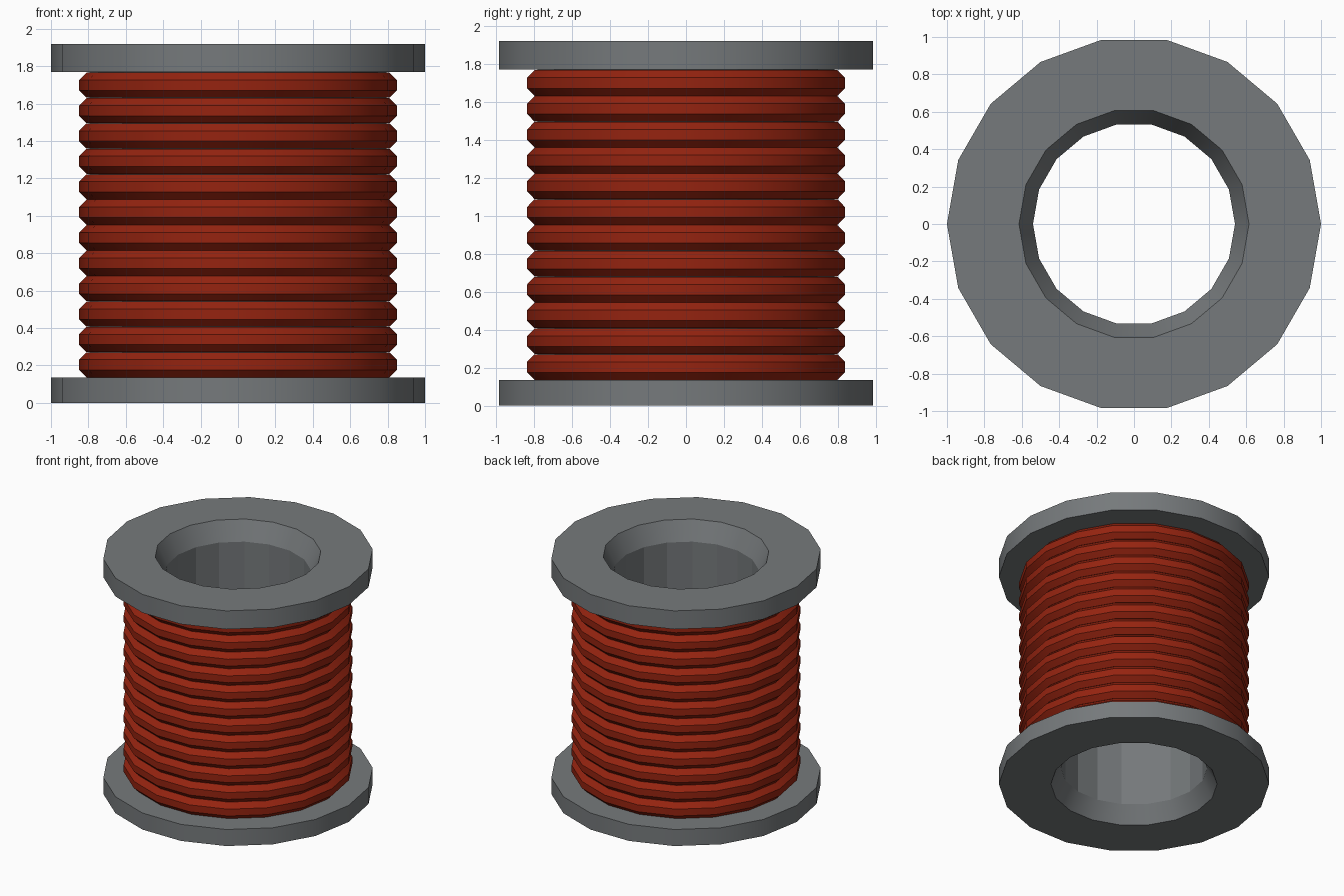
import bpy, bmesh, math

if "Cube" in bpy.data.objects:
    bpy.data.objects.remove(bpy.data.objects["Cube"])

SIDES = 18


def material(name, colour):
    m = bpy.data.materials.new(name)
    m.diffuse_color = (*colour, 1)
    m.use_nodes = True
    m.node_tree.nodes["Principled BSDF"].inputs["Base Color"].default_value = m.diffuse_color
    return m


grey = material("grey metal", (0.18, 0.193, 0.2))
red = material("copper red", (0.30, 0.017, 0.005))


def lathe(name, profile, mat, smooth):
    """Spin a closed (radius, z) profile, listed counter-clockwise, about z."""
    bm = bmesh.new()
    rings = []
    for i in range(SIDES):
        a = 2 * math.pi * i / SIDES
        rings.append([bm.verts.new((r * math.cos(a), r * math.sin(a), z)) for r, z in profile])
    n = len(profile)
    for i in range(SIDES):
        p, q = rings[i], rings[(i + 1) % SIDES]
        for j in range(n):
            k = (j + 1) % n
            bm.faces.new((p[j], q[j], q[k], p[k]))
    bmesh.ops.recalc_face_normals(bm, faces=bm.faces)
    me = bpy.data.meshes.new(name)
    bm.to_mesh(me)
    bm.free()
    me.materials.append(mat)
    ob = bpy.data.objects.new(name, me)
    bpy.context.collection.objects.link(ob)
    if smooth:
        bpy.ops.object.select_all(action='DESELECT')
        ob.select_set(True)
        bpy.context.view_layer.objects.active = ob
        bpy.ops.object.shade_smooth_by_angle(angle=math.radians(30))
    return ob


# End flanges with a tapered mouth
lathe("bottom_flange", [(0.615, 0), (1, 0), (1, 0.135), (0.54, 0.135)], grey, True)
lathe("top_flange", [(0.54, 1.77), (1, 1.77), (1, 1.92), (0.615, 1.92)], grey, True)

# Hollow core tube
lathe("core_tube", [(0.54, 0.135), (0.795, 0.135), (0.795, 1.77), (0.54, 1.77)], grey, False)

# Wire windings: stacked rings with octagonal cross-section
TURNS, PITCH, R = 12, 0.136, 0.0728
for t in range(TURNS):
    zc = 0.203 + t * PITCH
    octagon = [(0.782 + R * math.cos(math.radians(22.5 + 45 * k)),
                zc + R * math.sin(math.radians(22.5 + 45 * k))) for k in range(8)]
    lathe(f"winding_{t + 1}", octagon, red, True)
